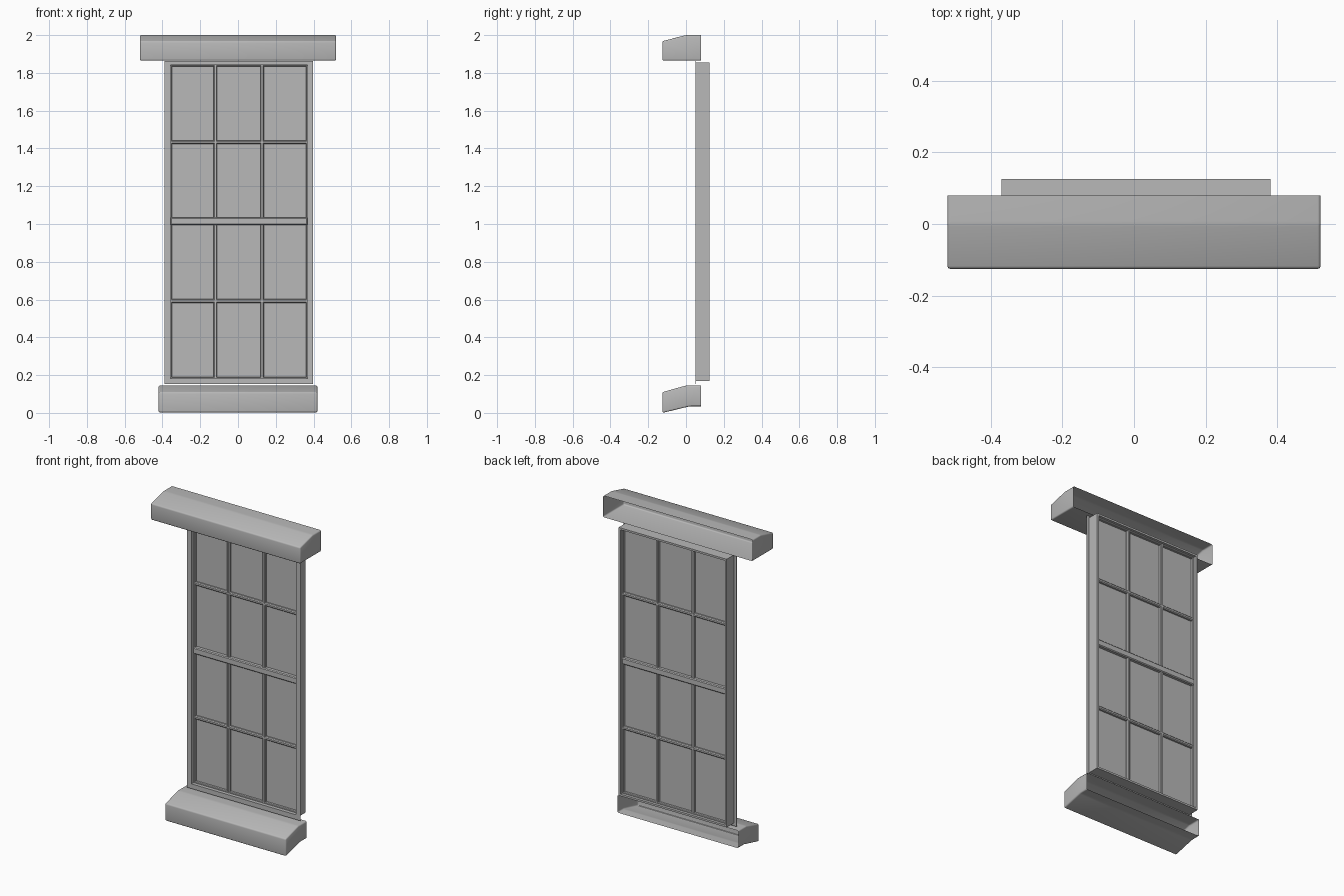
import bpy
import bmesh
from mathutils import Vector
from math import radians

default = bpy.data.objects.get("Cube")
if default:
    bpy.data.objects.remove(default, do_unlink=True)

# One plain stone grey for everything
GREY = (0.48, 0.48, 0.48, 1.0)
grey = bpy.data.materials.new("plain_grey")
grey.use_nodes = True
grey.diffuse_color = GREY
grey.node_tree.nodes["Principled BSDF"].inputs["Base Color"].default_value = GREY


def finish(name, bm, smooth=False):
    bmesh.ops.recalc_face_normals(bm, faces=bm.faces)
    mesh = bpy.data.meshes.new(name)
    bm.to_mesh(mesh)
    bm.free()
    mesh.materials.append(grey)
    obj = bpy.data.objects.new(name, mesh)
    bpy.context.collection.objects.link(obj)
    if smooth:
        bpy.ops.object.select_all(action='DESELECT')
        obj.select_set(True)
        bpy.context.view_layer.objects.active = obj
        bpy.ops.object.shade_smooth_by_angle(angle=radians(35))
    return obj


def box(name, x0, x1, y0, y1, z0, z1, bevel=0.0):
    bm = bmesh.new()
    bmesh.ops.create_cube(bm, size=1)
    low, high = Vector((x0, y0, z0)), Vector((x1, y1, z1))
    for v in bm.verts:
        v.co = (low + high) / 2 + v.co * (high - low)
    if bevel:
        bmesh.ops.bevel(bm, geom=bm.edges[:], offset=bevel, segments=1, affect='EDGES')
    return finish(name, bm)


def stone_shell(name, half_width, profile):
    """Extruded side profile with rounded edges and an open back."""
    bm = bmesh.new()
    face = bm.faces.new([bm.verts.new((-half_width, y, z)) for y, z in profile])
    result = bmesh.ops.extrude_face_region(bm, geom=[face], use_keep_orig=True)
    for v in result["geom"]:
        if isinstance(v, bmesh.types.BMVert):
            v.co.x = half_width
    back = max(y for y, z in profile)
    rear = [f for f in bm.faces if all(abs(v.co.y - back) < 1e-5 for v in f.verts)]
    bmesh.ops.delete(bm, geom=rear, context='FACES_ONLY')
    inner = [e for e in bm.edges if len(e.link_faces) == 2]
    bmesh.ops.bevel(bm, geom=inner, offset=0.008, segments=3, profile=0.5,
                    affect='EDGES', clamp_overlap=True)
    return finish(name, bm, smooth=True)


# Stone lintel above and sill below
stone_shell("lintel", 0.52, [(-0.125, 1.865), (0.08, 1.865), (0.08, 2.0),
                             (0.0, 2.0), (-0.125, 1.968)])
stone_shell("sill", 0.42, [(-0.125, 0.0), (0.02, 0.035), (0.08, 0.035),
                           (0.08, 0.145), (0.0, 0.145), (-0.125, 0.11)])

# Outer frame: deep box walls with a thin lip at the front
MID = 0.005
HALF = 0.375
FRONT, BACK = 0.05, 0.125
BOTTOM, TOP = 0.17, 1.855
WALL = 0.012
LIP = 0.018
for name, s in (("right", -1), ("left", 1)):
    outer, inner = MID + s * HALF, MID + s * (HALF - WALL)
    box(name + "_jamb", min(outer, inner), max(outer, inner), FRONT, BACK, BOTTOM, TOP)
    edge = MID + s * (HALF + LIP)
    box(name + "_lip", min(outer, edge), max(outer, edge), FRONT, FRONT + 0.003,
        BOTTOM - LIP, TOP + LIP * 0.5)
for name, z0, z1, lip0, lip1 in (("bottom", BOTTOM, BOTTOM + WALL, BOTTOM - LIP, BOTTOM),
                                 ("top", TOP - WALL, TOP, TOP, TOP + LIP * 0.5)):
    box(name + "_rail", MID - HALF, MID + HALF, FRONT, BACK, z0, z1)
    box(name + "_lip", MID - HALF, MID + HALF, FRONT, FRONT + 0.003, lip0, lip1)

# Glass sheet
box("glass", MID - HALF + WALL, MID + HALF - WALL, 0.088, 0.092,
    BOTTOM + WALL, TOP - WALL)

# Sash border and glazing bars, standing proud on both sides of the glass
BAR0, BAR1 = 0.072, 0.108
INSIDE = HALF - WALL
for x in (MID - INSIDE, MID + INSIDE):
    box("sash_stile", x - 0.008, x + 0.008, BAR0, BAR1, BOTTOM + WALL, TOP - WALL, 0.003)
for z in (BOTTOM + WALL, TOP - WALL):
    box("sash_rail", MID - INSIDE, MID + INSIDE, BAR0, BAR1, z - 0.008, z + 0.008, 0.003)
for x in (MID - 0.125, MID + 0.123):
    box("upright_bar", x - 0.01, x + 0.01, BAR0, BAR1, BOTTOM + WALL, TOP - WALL, 0.005)
for z in (0.592, 1.433):
    box("cross_bar", MID - INSIDE, MID + INSIDE, BAR0, BAR1, z - 0.01, z + 0.01, 0.005)
box("meeting_rail", MID - INSIDE, MID + INSIDE, BAR0 - 0.008, BAR1 + 0.006,
    0.995, 1.035, 0.005)
